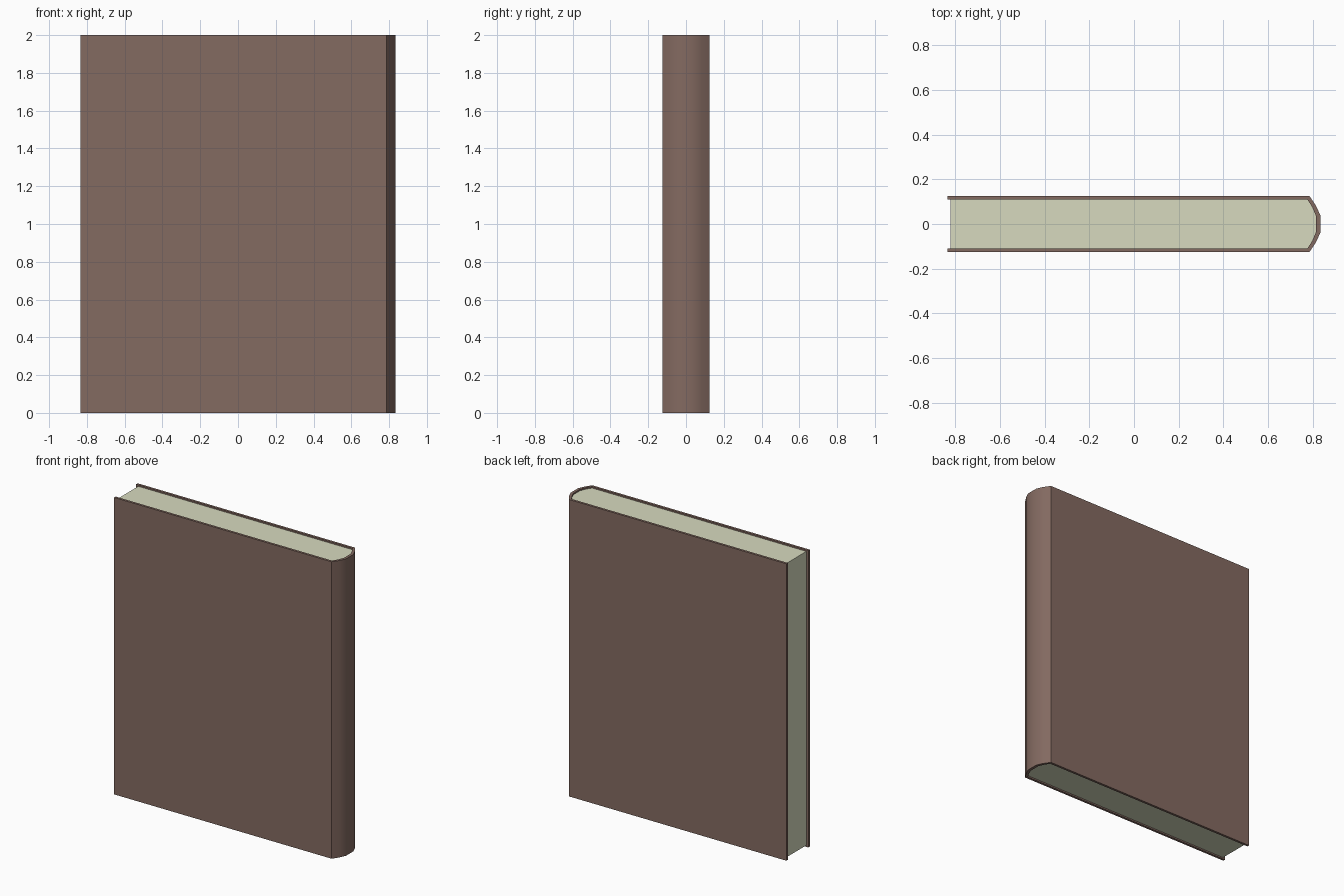
import bpy, bmesh

if "Cube" in bpy.data.objects:
    bpy.data.objects.remove(bpy.data.objects["Cube"])


def material(name, color):
    m = bpy.data.materials.new(name)
    m.diffuse_color = (*color, 1)
    m.use_nodes = True
    m.node_tree.nodes["Principled BSDF"].inputs["Base Color"].default_value = m.diffuse_color
    return m


def mirrored(half):
    # half profile from the open edge to the spine, mirrored across y = 0
    return half + [(x, -y) for x, y in reversed(half)]


def extrude_profile(name, points, z0, z1, mat):
    bm = bmesh.new()
    face = bm.faces.new([bm.verts.new((x, y, z0)) for x, y in points])
    ext = bmesh.ops.extrude_face_region(bm, geom=[face])
    top = [v for v in ext["geom"] if isinstance(v, bmesh.types.BMVert)]
    bmesh.ops.translate(bm, verts=top, vec=(0, 0, z1 - z0))
    bmesh.ops.recalc_face_normals(bm, faces=bm.faces)
    mesh = bpy.data.meshes.new(name)
    bm.to_mesh(mesh)
    bm.free()
    obj = bpy.data.objects.new(name, mesh)
    bpy.context.collection.objects.link(obj)
    mesh.materials.append(mat)
    bpy.ops.object.select_all(action='DESELECT')
    obj.select_set(True)
    bpy.context.view_layer.objects.active = obj
    bpy.ops.object.shade_smooth_by_angle(angle=0.6)
    return obj


brown = material("cover_brown", (0.23, 0.145, 0.12))
cream = material("page_cream", (0.68, 0.70, 0.52))

# Cover: two boards joined by a rounded spine, one U-shaped profile
outer = mirrored([(-0.835, 0.125), (0.785, 0.125), (0.813, 0.083), (0.833, 0.04)])
inner = mirrored([(-0.835, 0.109), (0.776, 0.109), (0.797, 0.076), (0.814, 0.036)])
extrude_profile("cover", outer + inner[::-1], 0, 2, brown)

# Page block: fills the cover, set slightly back from its open edges
pages = mirrored([(-0.82, 0.109), (0.776, 0.109), (0.797, 0.076), (0.814, 0.036)])
extrude_profile("pages", pages, 0.01, 1.99, cream)
